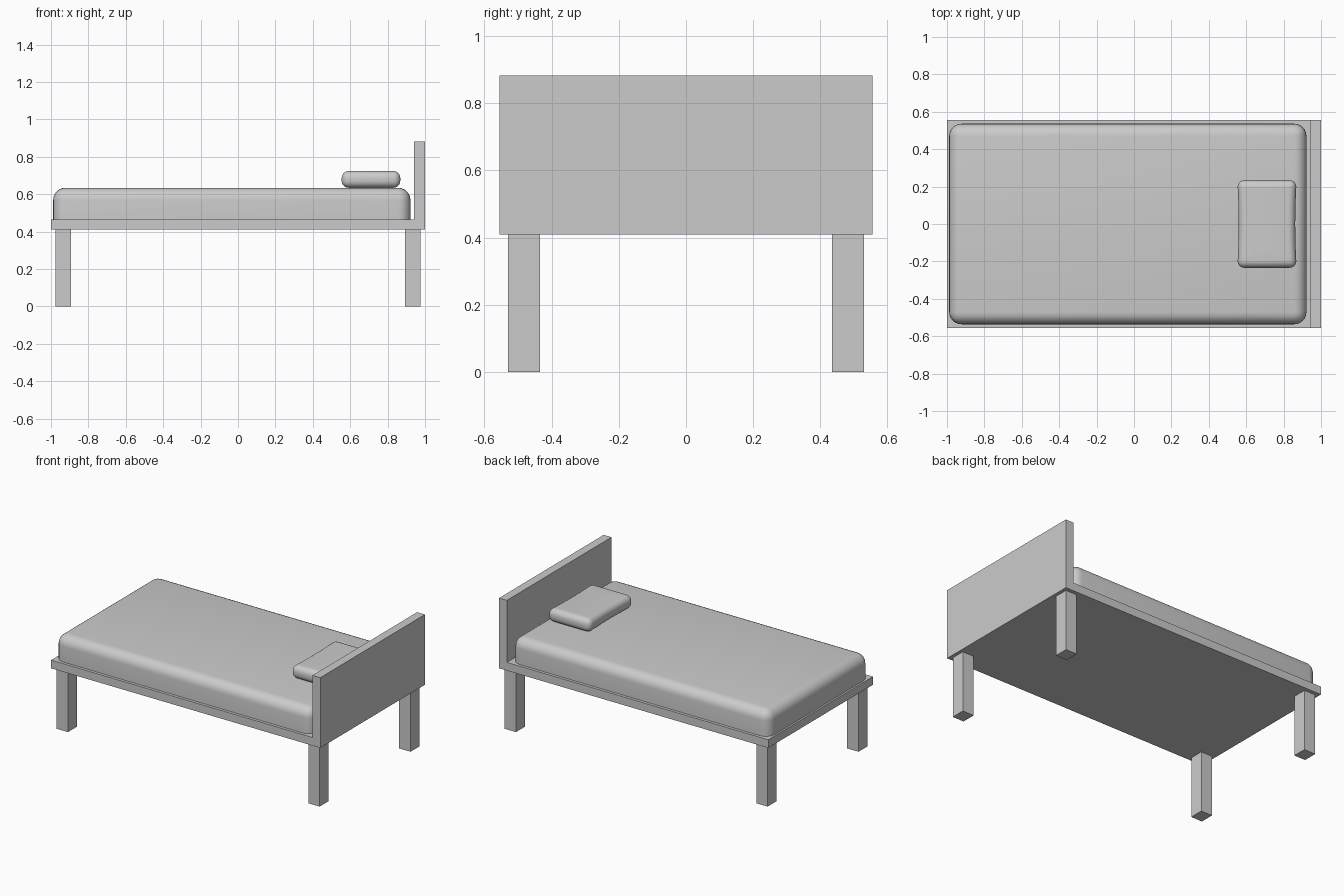
import bpy, bmesh

if "Cube" in bpy.data.objects:
    bpy.data.objects.remove(bpy.data.objects["Cube"])


def finish(name, bm, smooth=False):
    bmesh.ops.recalc_face_normals(bm, faces=bm.faces[:])
    mesh = bpy.data.meshes.new(name)
    bm.to_mesh(mesh)
    bm.free()
    obj = bpy.data.objects.new(name, mesh)
    bpy.context.collection.objects.link(obj)
    if smooth:
        bpy.ops.object.select_all(action='DESELECT')
        obj.select_set(True)
        bpy.context.view_layer.objects.active = obj
        bpy.ops.object.shade_smooth_by_angle()
    return obj


def prism(points, offset):
    """Extrude a closed outline of 3D points along offset."""
    bm = bmesh.new()
    face = bm.faces.new([bm.verts.new(p) for p in points])
    ext = bmesh.ops.extrude_face_region(bm, geom=[face], use_keep_orig=True)
    moved = [g for g in ext['geom'] if isinstance(g, bmesh.types.BMVert)]
    bmesh.ops.translate(bm, verts=moved, vec=offset)
    bmesh.ops.recalc_face_normals(bm, faces=bm.faces[:])
    return bm


def box(x0, x1, y0, y1, z0, z1):
    return prism([(x0, y0, z0), (x1, y0, z0), (x1, y1, z0), (x0, y1, z0)],
                 (0, 0, z1 - z0))


def round_edges(bm, radius, keep_below=None):
    """Round the sharp edges, leaving any that lie entirely at keep_below."""
    edges = [e for e in bm.edges if e.calc_face_angle(0) > 0.6 and
             (keep_below is None or max(v.co.z for v in e.verts) > keep_below)]
    bmesh.ops.bevel(bm, geom=edges, offset=radius, segments=6, profile=0.5,
                    affect='EDGES', clamp_overlap=True)


# Base board and headboard share one L-shaped side profile
W = 0.555
profile = [(-1, 0.41), (1, 0.41), (1, 0.882), (0.942, 0.882),
           (0.942, 0.465), (-1, 0.465)]
finish("bed_frame", prism([(x, -W, z) for x, z in profile], (0, 2 * W, 0)))

# Four square-cut legs
for end, cx in (("foot", -0.935), ("head", 0.935)):
    for side, cy in (("front", -0.482), ("back", 0.482)):
        finish(f"{end}_{side}_leg",
               box(cx - 0.042, cx + 0.042, cy - 0.047, cy + 0.047, 0, 0.41))

# Mattress, rounded except around its base
mattress = box(-0.988, 0.922, -0.536, 0.536, 0.465, 0.634)
round_edges(mattress, 0.065, keep_below=0.47)
finish("mattress", mattress, smooth=True)

# Pillow with slightly pinched long sides
ys = [-0.234 + 0.468 * i / 8 for i in range(9)]
pinch = [0.159 - 0.008 * (1 - (y / 0.234) ** 2) for y in ys]
outline = [(0.711 + p, y, 0.634) for p, y in zip(pinch, ys)]
outline += [(0.711 - p, y, 0.634) for p, y in reversed(list(zip(pinch, ys)))]
pillow = prism(outline, (0, 0, 0.09))
round_edges(pillow, 0.038)
finish("pillow", pillow, smooth=True)
